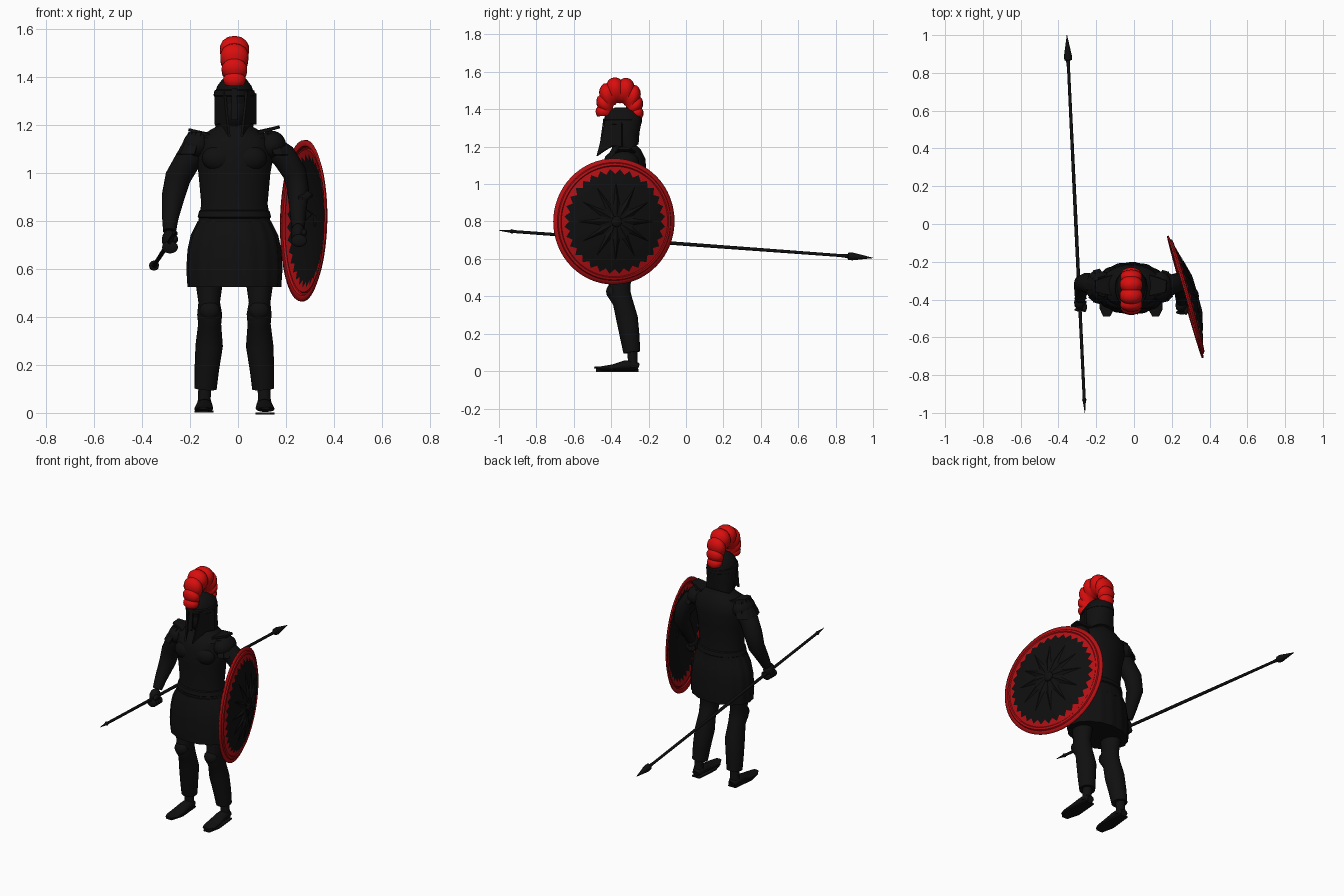
import bpy, bmesh, math
from mathutils import Vector, Matrix

cube = bpy.data.objects.get("Cube")
if cube:
    bpy.data.objects.remove(cube, do_unlink=True)

MID = -0.015  # body mirror plane


def material(name, rgb):
    m = bpy.data.materials.new(name)
    m.use_nodes = True
    m.diffuse_color = (*rgb, 1)
    b = m.node_tree.nodes["Principled BSDF"]
    b.inputs["Base Color"].default_value = (*rgb, 1)
    b.inputs["Roughness"].default_value = 0.8
    return m


BLACK = material("armour black", (0.005, 0.005, 0.005))
RED = material("plume red", (0.7, 0.004, 0.004))
RIM = material("shield red", (0.46, 0.005, 0.007))


def finish(name, bm, mats, smooth=True):
    bmesh.ops.recalc_face_normals(bm, faces=bm.faces)
    me = bpy.data.meshes.new(name)
    bm.to_mesh(me)
    bm.free()
    ob = bpy.data.objects.new(name, me)
    bpy.context.collection.objects.link(ob)
    for m in mats:
        me.materials.append(m)
    if smooth:
        bpy.ops.object.select_all(action='DESELECT')
        ob.select_set(True)
        bpy.context.view_layer.objects.active = ob
        bpy.ops.object.shade_smooth_by_angle(angle=math.radians(40))
    return ob


def bridge(bm, rings):
    n = len(rings[0])
    for a, b in zip(rings, rings[1:]):
        for i in range(n):
            j = (i + 1) % n
            bm.faces.new((a[i], a[j], b[j], b[i]))
    bm.faces.new(rings[0])
    bm.faces.new(rings[-1])


def sweep(name, pts, mat=BLACK, n=20, flute=0.0, flip=False):
    """Elliptical tube through (x, y, z, radius_u, radius_v) stations."""
    bm = bmesh.new()
    if flip:
        pts = [(2 * MID - p[0], *p[1:]) for p in pts]
    cs = [Vector(p[:3]) for p in pts]
    rings = []
    for k, p in enumerate(pts):
        t = (cs[min(k + 1, len(cs) - 1)] - cs[max(k - 1, 0)]).normalized()
        u = (Vector((1, 0, 0)) - t * t.x).normalized()
        v = t.cross(u)
        ring = []
        for i in range(n):
            a = math.tau * i / n
            f = 1 + (flute if i % 4 < 2 else -flute)
            ring.append(bm.verts.new(cs[k] + u * (p[3] * f * math.cos(a)) + v * (p[4] * f * math.sin(a))))
        rings.append(ring)
    bridge(bm, rings)
    return finish(name, bm, [mat])


def plate(name, corners, thick):
    """Flat plate from 3D corners, thickened both ways."""
    bm = bmesh.new()
    vs = [bm.verts.new(c) for c in corners]
    f = bm.faces.new(vs)
    f.normal_update()
    off = f.normal * thick
    ext = bmesh.ops.extrude_face_region(bm, geom=[f])
    for v in ext["geom"]:
        if isinstance(v, bmesh.types.BMVert):
            v.co += off
    return finish(name, bm, [BLACK], False)


def ball(name, c, r):
    bm = bmesh.new()
    bmesh.ops.create_uvsphere(bm, u_segments=20, v_segments=12, radius=1,
                              matrix=Matrix.Translation(c) @ Matrix.Diagonal((*r, 1)))
    return finish(name, bm, [BLACK])


# Torso, skirt and belt
sweep("cuirass", [(MID, -.335, .74, .175, .125), (MID, -.335, .8, .15, .112),
                  (MID, -.335, .87, .138, .105), (MID, -.335, 1, .15, .115),
                  (MID, -.33, 1.08, .165, .118), (MID, -.325, 1.14, .16, .108),
                  (MID, -.325, 1.175, .105, .085), (MID, -.33, 1.2, .06, .065),
                  (MID, -.335, 1.26, .055, .06)], n=32)
sweep("skirt", [(MID, -.34, .8, .15, .115), (MID, -.34, .74, .18, .13), (MID, -.34, .68, .193, .135),
                (MID, -.34, .6, .198, .138), (MID, -.34, .525, .193, .136)], n=64, flute=.012)
sweep("belt", [(MID, -.335, .845, .14, .108), (MID, -.335, .84, .147, .114),
               (MID, -.335, .815, .153, .118), (MID, -.335, .81, .146, .112)], n=32)

for side, flip in (("right", False), ("left", True)):
    s = 1 if flip else -1
    ball(side + "_chest_muscle", (MID + s * .065, -.405, 1.06), (.07, .045, .055))
    # Legs with greaves and shoes
    sweep(side + "_leg", [(-.12, -.345, .6, .065, .07), (-.12, -.355, .46, .045, .058),
                          (-.118, -.357, .41, .052, .062), (-.118, -.338, .37, .048, .054),
                          (-.12, -.315, .28, .057, .058), (-.13, -.3, .18, .051, .052),
                          (-.135, -.29, .1, .046, .045)], flip=flip)
    ball(side + "_kneecap", (MID + s * .103, -.395, .425), (.042, .032, .04))
    sweep(side + "_ankle", [(-.137, -.287, .13, .028, .028), (-.14, -.285, .06, .026, .026),
                            (-.14, -.287, .02, .034, .03)], flip=flip)
    sweep(side + "_shoe", [(-.14, -.253, .022, .022, .018), (-.14, -.28, .032, .033, .028),
                           (-.14, -.33, .03, .034, .026), (-.142, -.39, .02, .039, .016),
                           (-.144, -.45, .015, .038, .011), (-.145, -.49, .02, .018, .005)], flip=flip)
    plate(side + "_sole", [(MID + s * x, y, .002) for x, y in
                           ((.1, -.255), (.152, -.255), (.167, -.4), (.15, -.48), (.11, -.48), (.088, -.4))], .008)
    # Shoulder guard with hanging straps
    ball(side + "_shoulder_guard", (MID + s * .155, -.33, 1.115), (.06, .08, .06))
    for k in range(7):
        a = math.radians(-75 + 25 * k)
        d = Vector((s * math.cos(a) * .8, math.sin(a), 0))
        w = Vector((-s * math.sin(a), math.cos(a), 0)) * .018
        top = Vector((MID + s * .145, -.33, 1.165)) + d * .045
        low = Vector((MID + s * .165, -.33, 1.075)) + d * .085
        plate(side + "_shoulder_strap", [top - w, top + w, low + w, low - w], .008)
    plate(side + "_collar_flap", [(MID + s * x, y, z) for x, y, z in
                                  ((.1, -.38, 1.16), (.185, -.36, 1.185), (.19, -.3, 1.185), (.1, -.27, 1.165))], .012)
    # Cheek guard
    plate(side + "_cheek_guard", [(MID + s * (.082 - (-.34 - y) * .42), y, z) for y, z in
                                  ((-.34, 1.33), (-.43, 1.34), (-.44, 1.28), (-.475, 1.15),
                                   (-.44, 1.175), (-.39, 1.205), (-.34, 1.2))], .01)

# Arms and hands
sweep("right_arm", [(-.15, -.33, 1.12, .05, .055), (-.21, -.325, 1.05, .055, .055),
                    (-.25, -.31, .98, .054, .052), (-.27, -.315, .9, .048, .048),
                    (-.282, -.365, .81, .034, .036), (-.285, -.395, .755, .027, .028)])
sweep("left_arm", [(.12, -.33, 1.12, .05, .055), (.19, -.325, 1.07, .053, .055),
                   (.235, -.31, 1.0, .05, .052), (.25, -.315, .93, .045, .048),
                   (.25, -.375, .83, .034, .036), (.25, -.41, .77, .027, .028)])
for side, c in (("right", Vector((-.287, -.42, .708))), ("left", Vector((.25, -.435, .735)))):
    ball(side + "_palm", c + Vector((0, .005, .012)), (.03, .038, .042))
    for k in range(4):
        ball(side + "_finger", c + Vector((.004, -.033 + .02 * k, -.018)), (.033, .011, .026))
    ball(side + "_thumb", c + Vector((.025, -.02, .015)), (.013, .026, .016))

# Spear with leaf head and butt spike
butt, tip = Vector((-.26, -1, .752)), Vector((-.355, 1, .605))
sweep("spear", [(*butt.lerp(tip, f), r, r) for f, r in
                ((0, .001), (.03, .008), (.034, .012), (.04, .008), (.5, .0095), (.91, .008),
                 (.932, .011), (.934, .02), (.945, .021), (1, .001))], n=12)

# Head and helmet
ball("head", (MID, -.35, 1.27), (.065, .075, .095))
sweep("helmet", [(MID, -.3, 1.19, .078, .05), (MID, -.31, 1.21, .083, .062), (MID, -.325, 1.26, .082, .078),
                 (MID, -.335, 1.32, .084, .098), (MID, -.335, 1.36, .072, .1),
                 (MID, -.335, 1.39, .05, .08), (MID, -.335, 1.41, .02, .045)], n=28)
sweep("brow_band", [(MID, -.34, 1.318, .082, .098), (MID, -.34, 1.322, .087, .103),
                    (MID, -.34, 1.342, .083, .104), (MID, -.34, 1.346, .076, .098)], n=28)
plate("nose_guard", [(MID - .011, -.442, 1.35), (MID + .011, -.442, 1.35),
                     (MID + .014, -.46, 1.22), (MID - .014, -.46, 1.22)], .008)

# Crest of overlapping lobes fanned over the helmet
bm = bmesh.new()
rings = []
LOBES, STEPS = 8, 5
for k in range(LOBES * STEPS + 1):
    a = math.radians(184 - 192 * k / (LOBES * STEPS))
    ca, sa = math.cos(a), math.sin(a)
    r = (abs(ca / .128) ** 2.6 + abs(sa / .202) ** 2.6) ** (-1 / 2.6)
    bulge = abs(math.sin(math.pi * k / STEPS)) ** .6
    r *= .93 + .07 * bulge
    w = (.05 + .011 * bulge) * (.72 + .28 * max(sa, 0))
    ring = []
    for i in range(16):
        b = math.tau * i / 16
        rr = r * (.66 + .34 * math.cos(b))
        x = w * math.sin(b) * (1 + .2 * math.cos(b))
        ring.append(bm.verts.new((MID + x, -.355 + rr * ca, 1.37 + rr * sa)))
    rings.append(ring)
bridge(bm, rings)
finish("crest", bm, [RED])

# Shield: domed disc with a toothed red border, both sides
R, N = .337, 64
place = Matrix.Translation((.272, -.386, .8)) @ Vector((.96, .275, -.02)).to_track_quat('Z', 'Y').to_matrix().to_4x4()


def dome(r):
    return .058 * (1 - (r / R) ** 2)


bm = bmesh.new()
hub = bm.verts.new((0, 0, dome(0)))
rings = []
for r, tooth, lift in ((.05, 0, 0), (.12, 0, 0), (.19, 0, 0), (.23, 0, 0), (.268, .013, 0), (.295, 0, 0),
                       (.3, 0, .006), (.312, 0, .006), (.316, 0, 0), (R, 0, .003)):
    ring = []
    for i in range(N):
        q = r + (tooth if i % 2 else -tooth)
        a = math.tau * i / N
        ring.append(bm.verts.new((q * math.cos(a), q * math.sin(a), dome(q) + lift)))
    rings.append(ring)
for i in range(N):
    j = (i + 1) % N
    bm.faces.new((hub, rings[0][i], rings[0][j]))
    for k, (a, b) in enumerate(zip(rings, rings[1:])):
        f = bm.faces.new((a[i], b[i], b[j], a[j]))
        f.material_index = 1 if k >= 4 else 0
bm.transform(place)
shield = finish("shield", bm, [BLACK, RIM])
mod = shield.modifiers.new("thickness", 'SOLIDIFY')
mod.thickness = .008
mod.offset = -1

# Raised star rays and centre boss
bm = bmesh.new()
for k in range(12):
    rot = Matrix.Rotation(math.tau * k / 12, 3, 'Z')
    pts = [(.03, 0, dome(.03) + .008), (.09, .018, dome(.09)), (.21, 0, dome(.21) + .002),
           (.09, -.018, dome(.09)), (.1, 0, dome(.1) + .012)]
    v = [bm.verts.new(rot @ Vector(p)) for p in pts]
    for i in range(4):
        bm.faces.new((v[i], v[(i + 1) % 4], v[4]))
bmesh.ops.create_uvsphere(bm, u_segments=16, v_segments=8, radius=1,
                          matrix=Matrix.Translation((0, 0, dome(0))) @ Matrix.Diagonal((.03, .03, .014, 1)))
bm.transform(place)
finish("shield_star", bm, [BLACK], False)

# Arm strap inside the shield
sweep("shield_strap", [(.29, -.34, .92, .03, .008), (.262, -.36, .89, .025, .03),
                       (.262, -.365, .84, .025, .03), (.29, -.37, .81, .03, .008)], n=10)
